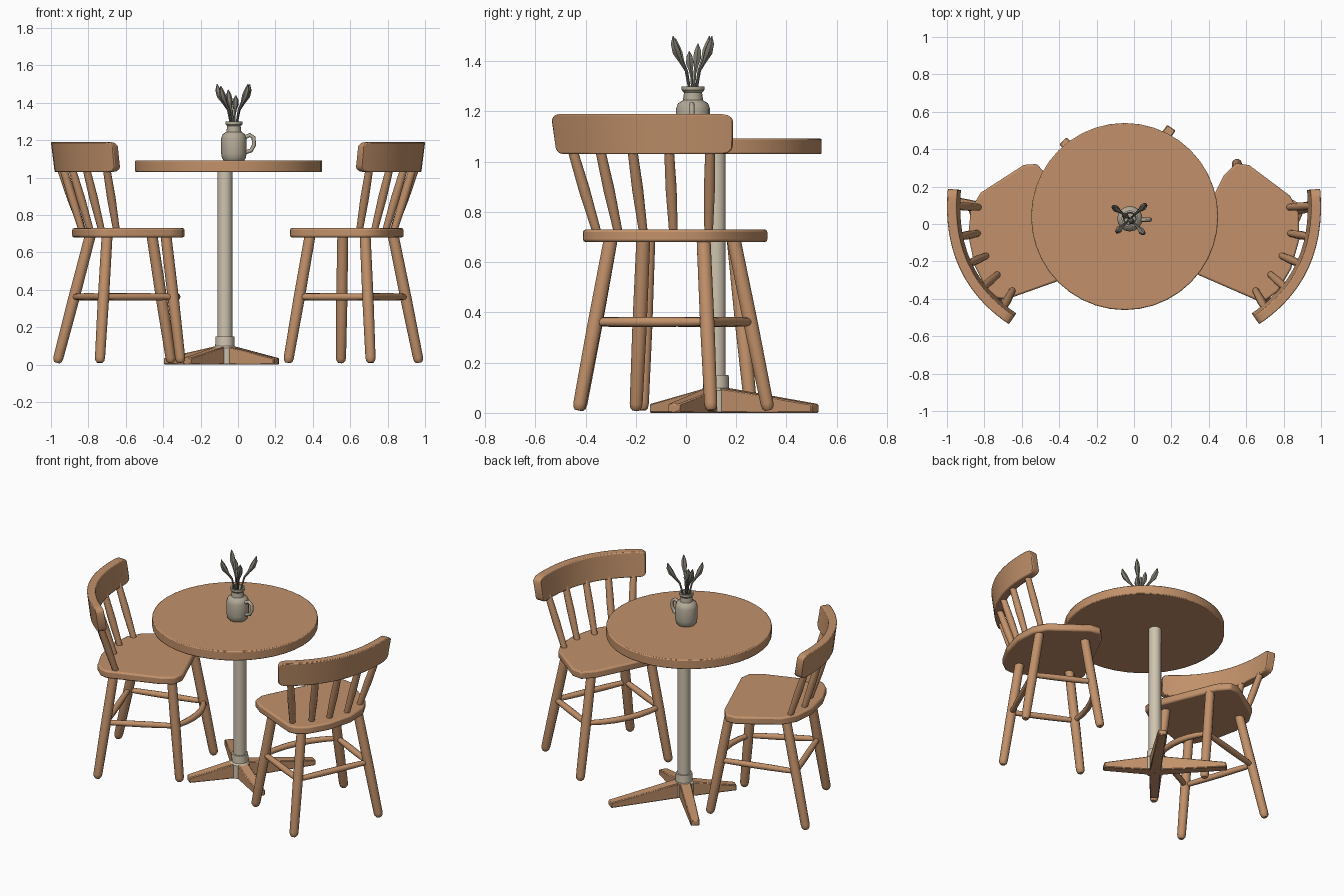
import bpy, bmesh, math
from mathutils import Vector, Matrix

if "Cube" in bpy.data.objects:
    bpy.data.objects.remove(bpy.data.objects["Cube"])


def material(name, rgb):
    m = bpy.data.materials.new(name)
    m.diffuse_color = (*rgb, 1)
    m.use_nodes = True
    m.node_tree.nodes["Principled BSDF"].inputs["Base Color"].default_value = m.diffuse_color
    return m


WOOD = material("warm_wood", (0.54, 0.285, 0.145))
CREAM = material("cream_metal", (0.62, 0.55, 0.43))
CLAY = material("pale_clay", (0.45, 0.40, 0.31))
LEAF = material("dry_leaf", (0.22, 0.21, 0.17))


def finish(name, bm, mat, bevel=0, segments=2, angle=40):
    bmesh.ops.recalc_face_normals(bm, faces=bm.faces)
    me = bpy.data.meshes.new(name)
    bm.to_mesh(me)
    bm.free()
    me.materials.append(mat)
    ob = bpy.data.objects.new(name, me)
    bpy.context.collection.objects.link(ob)
    if bevel:
        b = ob.modifiers.new("bevel", "BEVEL")
        b.width, b.segments, b.limit_method = bevel, segments, "ANGLE"
        b.angle_limit = math.radians(50)
    bpy.ops.object.select_all(action="DESELECT")
    ob.select_set(True)
    bpy.context.view_layer.objects.active = ob
    bpy.ops.object.shade_smooth_by_angle(angle=math.radians(angle))
    return ob


def skin(bm, rings, caps=True):
    """Join rings of points into a closed skin."""
    vs = [[bm.verts.new(p) for p in r] for r in rings]
    n = len(vs[0])
    for a, b in zip(vs, vs[1:]):
        for i in range(n):
            bm.faces.new((a[i], a[(i + 1) % n], b[(i + 1) % n], b[i]))
    if caps:
        bm.faces.new(vs[0][::-1])
        bm.faces.new(vs[-1])


def tube(name, pts, radii, mat, sides=10):
    pts = [Vector(p) for p in pts]
    d = pts[-1] - pts[0]
    ref = Vector((0, 1, 0)) if abs(d.z) > d.length * 0.5 else Vector((0, 0, 1))
    rings = []
    for i, p in enumerate(pts):
        t = (pts[min(i + 1, len(pts) - 1)] - pts[max(i - 1, 0)]).normalized()
        a = t.cross(ref).normalized()
        b = t.cross(a)
        rings.append([p + radii[i] * (a * math.cos(k * math.tau / sides) + b * math.sin(k * math.tau / sides))
                      for k in range(sides)])
    bm = bmesh.new()
    skin(bm, rings)
    return finish(name, bm, mat, angle=50)


def lathe(name, x, y, profile, mat, sides, bevel=0):
    bm = bmesh.new()
    skin(bm, [[(x + r * math.cos(k * math.tau / sides), y + r * math.sin(k * math.tau / sides), z)
               for k in range(sides)] for r, z in profile])
    return finish(name, bm, mat, bevel)


# Table: top, pole, collar and four wedge feet
lathe("table_top", -0.05, 0.04, [(0.5, 1.03), (0.5, 1.092)], WOOD, 40, 0.006)
PX, PY = -0.07, 0.12
lathe("table_pole", PX, PY, [(0.04, 0.1), (0.04, 1.035)], CREAM, 10)
lathe("pole_collar", PX, PY, [(0.062, 0.003), (0.062, 0.09), (0.052, 0.1), (0.05, 0.15)], CREAM, 12)
for i, (tx, ty) in enumerate([(0.2, 0.515), (-0.38, 0.445), (-0.275, -0.13), (0.205, -0.05)]):
    c, tip = Vector((PX, PY, 0)), Vector((tx, ty, 0))
    d = (tip - c).normalized()
    s = Vector((-d.y, d.x, 0))
    bm = bmesh.new()
    skin(bm, [[p - s * w, p + s * w, p + s * w + Vector((0, 0, h)), p - s * w + Vector((0, 0, h))]
              for p, w, h in [(c, 0.036, 0.105), (tip, 0.027, 0.035)]])
    finish(f"table_foot_{i + 1}", bm, WOOD, 0.005, 1)

# Vase with handle
VX, VY = -0.022, 0.028
lathe("vase", VX, VY, [(0.055, 1.092), (0.064, 1.105), (0.068, 1.13), (0.068, 1.21), (0.06, 1.232), (0.04, 1.245),
                       (0.036, 1.275), (0.045, 1.285), (0.045, 1.3), (0.035, 1.3), (0.03, 1.25)], CLAY, 16)
tube("vase_handle", [(VX + 0.06, VY - 0.005, 1.215), (VX + 0.085, VY - 0.005, 1.228), (VX + 0.105, VY - 0.005, 1.215),
                     (VX + 0.108, VY - 0.005, 1.175), (VX + 0.092, VY - 0.005, 1.145),
                     (VX + 0.06, VY - 0.005, 1.135)], [0.011] * 6, CLAY, 8)

# Leafy sprigs
for i, (dx, dy, top) in enumerate([(-0.09, 0.065, 1.5), (0.085, 0.075, 1.5), (-0.07, -0.07, 1.49),
                                   (0.075, -0.08, 1.5), (0.01, -0.015, 1.44), (-0.03, 0.02, 1.47)]):
    prof = [(0.1, 0, 0.005), (0.35, 0.45, 0.006), (0.6, 0.6, 0.009), (0.82, 0.75, 0.018), (0.95, 0.88, 0.014),
            (1, 1, 0.002)]
    tube(f"sprig_{i + 1}", [(VX + dx * f, VY + dy * f, 1.25 + (top - 1.25) * h) for f, h, r in prof],
         [r for f, h, r in prof], LEAF, 6)


# Chairs: described for the right side, mirrored for the left
SEAT = [(0.66, -0.41), (0.35, -0.275), (0.285, -0.225), (0.278, -0.15), (0.48, 0.26), (0.545, 0.325), (0.615, 0.315),
        (0.835, 0.15), (0.88, 0.06), (0.885, -0.08), (0.84, -0.24), (0.77, -0.36), (0.71, -0.405)]
SPINDLES = [(0.83, 0.09), (0.835, -0.05), (0.79, -0.17), (0.73, -0.27), (0.65, -0.355)]
# Leg order: front low, front high, back high, back low (foot, then top)
FEET = {1: [(0.265, -0.2), (0.55, 0.33), (0.97, 0.1), (0.71, -0.43)],
        -1: [(-0.305, -0.175), (-0.355, 0.26), (-0.97, 0.12), (-0.74, -0.425)]}
TOPS = {1: [(0.385, -0.17), (0.56, 0.19), (0.83, 0.07), (0.68, -0.3)],
        -1: [(-0.385, -0.15), (-0.46, 0.19), (-0.79, 0.08), (-0.70, -0.3)]}


def rail_point(t):
    """Centre line of the curved back rail, t from 0 to 1."""
    a, b, c = Vector((0.958, 0.185)), Vector((1.0, -0.27)), Vector((0.648, -0.505))
    return a * (1 - t) ** 2 + b * 2 * t * (1 - t) + c * t * t


def chair(side, label):
    # Seat slab
    turn = Matrix.Rotation(math.radians(-4 if side < 0 else 0), 2)
    mid = Vector((-0.59, -0.05)) if side < 0 else Vector((0, 0))
    outline = [turn @ (Vector((side * x, y)) - mid) + mid for x, y in SEAT]
    bm = bmesh.new()
    skin(bm, [[(p.x, p.y, z) for p in outline] for z in (0.68, 0.73)])
    finish(label + "_seat", bm, WOOD, 0.01, 2, 50)

    # Legs
    feet = [Vector((*p, 0)) for p in FEET[side]]
    tops = [Vector((*p, 0.69)) for p in TOPS[side]]
    for i, (f, t) in enumerate(zip(feet, tops)):
        hs = [0.015, 0.03, 0.055, 0.5, 1]
        name = "front" if i < 2 else "back"
        tube(f"{label}_{name}_leg_{i % 2 + 1}", [f.lerp(t, h) for h in hs],
             [0.015, 0.024, 0.027, 0.03, 0.029], WOOD)

    # Stretchers, the front one bowed
    on_leg = [f.lerp(t, 0.525) for f, t in zip(feet, tops)]
    centre = sum(on_leg, Vector()) / 4
    for i in range(4):
        a, b = on_leg[i], on_leg[(i + 1) % 4]
        out = ((a + b) / 2 - centre).normalized() * (0.05 if i == 0 else 0)
        ts = [k / 6 for k in range(7)]
        tube(f"{label}_stretcher_{i + 1}", [a.lerp(b, t) + out * 4 * t * (1 - t) for t in ts],
             [0.016 + 0.016 * t * (1 - t) for t in ts], WOOD, 8)

    # Spindles
    for i, (x, y) in enumerate(SPINDLES):
        p = rail_point(0.1 + 0.2 * i)
        a, b = Vector((side * x, y, 0.72)), Vector((side * (p.x - 0.01), p.y, 1.06))
        tube(f"{label}_spindle_{i + 1}", [a, a.lerp(b, 0.5), b], [0.018, 0.023, 0.02], WOOD)

    # Curved back rail with rounded ends and a slight outward lean
    rings = []
    for k in range(21):
        t = (1 - math.cos(math.pi * k / 20)) / 2
        p = rail_point(t)
        d = (rail_point(min(t + 0.01, 1)) - rail_point(max(t - 0.01, 0))).normalized()
        n = Vector((-d.y, d.x))
        e = min(t, 1 - t) / 0.05
        cut = 0.03 * (1 - math.sqrt(1 - (1 - e) ** 2)) if e < 1 else 0
        ring = []
        for s, z in [(-1, 1.03 + cut), (1, 1.03 + cut), (1, 1.19 - cut), (-1, 1.19 - cut)]:
            q = p + n * (0.026 * s + (0.012 if z > 1.1 else -0.008))
            ring.append((side * q.x, q.y, z))
        rings.append(ring)
    bm = bmesh.new()
    skin(bm, rings)
    finish(label + "_back_rail", bm, WOOD, 0.01, 2, 45)


chair(1, "right_chair")
chair(-1, "left_chair")
